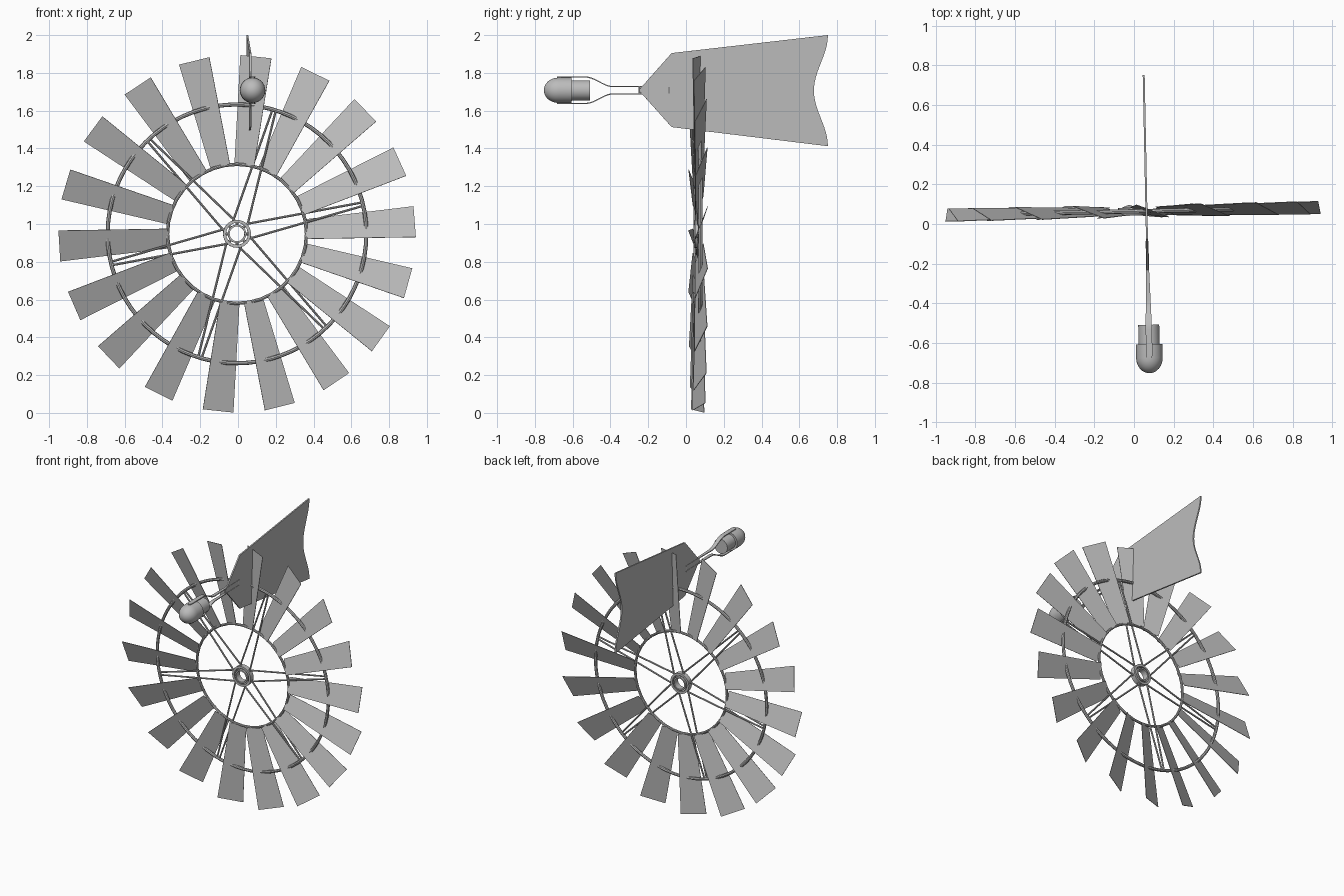
import bpy, bmesh, math
from mathutils import Vector, Matrix

if "Cube" in bpy.data.objects:
    bpy.data.objects.remove(bpy.data.objects["Cube"], do_unlink=True)

YAW = math.radians(1.15)
HUB = Vector((-0.004, 0.064, 0.948))
TAIL_X, TAIL_Z = 0.064, 1.708

steel = bpy.data.materials.new("galvanised_grey")
steel.use_nodes = True
steel.diffuse_color = (0.5, 0.5, 0.5, 1)
steel.node_tree.nodes["Principled BSDF"].inputs["Base Color"].default_value = (0.5, 0.5, 0.5, 1)


def finish(name, bm, smooth=False):
    bmesh.ops.recalc_face_normals(bm, faces=bm.faces)
    mesh = bpy.data.meshes.new(name)
    bm.to_mesh(mesh)
    bm.free()
    mesh.materials.append(steel)
    obj = bpy.data.objects.new(name, mesh)
    bpy.context.collection.objects.link(obj)
    obj.rotation_euler.z = YAW
    if smooth:
        bpy.ops.object.select_all(action='DESELECT')
        obj.select_set(True)
        bpy.context.view_layer.objects.active = obj
        bpy.ops.object.shade_smooth_by_angle(angle=math.radians(40))
    return obj


def plate(bm, points, offset):
    """Flat sheet through the points, thickened both ways along offset."""
    front = [bm.verts.new(p - offset) for p in points]
    back = [bm.verts.new(p + offset) for p in points]
    bm.faces.new(front)
    bm.faces.new(back[::-1])
    for i in range(len(points)):
        j = (i + 1) % len(points)
        bm.faces.new((front[i], front[j], back[j], back[i]))


def rod(bm, a, b, radius, sides=8):
    d = b - a
    m = Matrix.Translation((a + b) / 2) @ d.to_track_quat('Z', 'Y').to_matrix().to_4x4()
    bmesh.ops.create_cone(bm, cap_ends=True, segments=sides, radius1=radius,
                          radius2=radius, depth=d.length, matrix=m)


def lathe(bm, profile, centre, steps, closed):
    """Spin (radius, y) points about the y axis."""
    rings = []
    for s in range(steps):
        a = math.tau * s / steps
        rings.append([bm.verts.new(centre + Vector((r * math.cos(a), y, r * math.sin(a))))
                      for r, y in profile])
    n = len(profile)
    for s in range(steps):
        p, q = rings[s], rings[(s + 1) % steps]
        for i in range(n if closed else n - 1):
            j = (i + 1) % n
            bm.faces.new((p[i], p[j], q[j], q[i]))
    bmesh.ops.remove_doubles(bm, verts=bm.verts, dist=1e-5)


def polar(angle, r, side=0.0, y=0.0):
    """Point on the wheel: radius, sideways offset and depth."""
    c, s = math.cos(angle), math.sin(angle)
    return HUB + Vector((r * c - side * s, y, r * s + side * c))


# Blades: eighteen pitched, tapered sheets
bm = bmesh.new()
pitch = math.radians(21.5)
for k in range(18):
    a = math.radians(3.9 + 20 * k)
    corners = [polar(a, r, w * math.cos(pitch), w * math.sin(pitch))
               for r, w in ((0.367, -0.056), (0.943, -0.088), (0.943, 0.088), (0.367, 0.056))]
    normal = (corners[1] - corners[0]).cross(corners[2] - corners[0]).normalized()
    plate(bm, corners, normal * 0.0015)
finish("wheel_blades", bm)

# Rings that carry the blades
for name, radius, tube, steps in (("inner_ring", 0.368, 0.009, 36), ("outer_ring", 0.685, 0.011, 72)):
    bm = bmesh.new()
    section = [(radius + tube * math.cos(math.tau * i / 8), tube * math.sin(math.tau * i / 8))
               for i in range(8)]
    lathe(bm, section, HUB, steps, True)
    finish(name, bm, True)

# Hub: two collars joined by short studs
for name, r0, r1, depth in (("hub_outer_collar", 0.058, 0.074, 0.018),
                            ("hub_inner_collar", 0.039, 0.049, 0.022)):
    bm = bmesh.new()
    lathe(bm, [(r0, -depth), (r1, -depth), (r1, depth), (r0, depth)], HUB, 24, True)
    finish(name, bm, True)
bm = bmesh.new()
for k in range(8):
    a = math.tau * k / 8
    rod(bm, polar(a, 0.044), polar(a, 0.064), 0.008)
finish("hub_studs", bm, True)

# Spokes: six pairs converging on the outer ring
bm = bmesh.new()
for k in range(6):
    a = math.radians(13.3 + 60 * k)
    for side in (-1, 1):
        rod(bm, polar(a, 0.05, side * 0.04), polar(a, 0.69, side * 0.009), 0.006)
finish("spokes", bm, True)

# Tail vane with a wavy rear edge
bm = bmesh.new()
outline = [(-0.077, 1.513), (-0.252, TAIL_Z), (-0.077, 1.905)]
for i in range(25):
    t = 1 - i / 12
    outline.append((0.676 + 0.074 * (1 - math.cos(math.pi * t)) / 2, 1.706 + 0.294 * t))
plate(bm, [Vector((TAIL_X, y, z)) for y, z in outline], Vector((0.005, 0, 0)))
finish("tail_vane", bm)

# Counterweight: domed nose and a narrower rear plug
weight_centre = Vector((TAIL_X, 0, TAIL_Z))
bm = bmesh.new()
dome = [(0.0, -0.607), (0.067, -0.607)]
for i in range(9):
    a = math.pi / 2 * i / 8
    dome.append((0.067 * math.cos(a), -0.677 - 0.077 * math.sin(a)))
lathe(bm, dome, weight_centre, 32, False)
finish("counterweight_nose", bm, True)
bm = bmesh.new()
lathe(bm, [(0, -0.62), (0.053, -0.62), (0.053, -0.51), (0, -0.51)], weight_centre, 32, False)
finish("counterweight_plug", bm, True)

# Straps: bent flat bars from the weight back to the vane
path = [(-0.685, 0.069, 0.006), (-0.675, 0.07, 0.013), (-0.66, 0.07, 0.016), (-0.535, 0.07, 0.016)]
for i in range(1, 11):
    t = i / 10
    path.append((-0.535 + 0.15 * t, 0.0445 + 0.0255 * math.cos(math.pi * t), 0.016 - 0.004 * t))
path += [(-0.25, 0.019, 0.008), (-0.088, 0.019, 0.007)]
for name, sign in (("upper_strap", 1), ("lower_strap", -1)):
    bm = bmesh.new()
    rows = []
    for y, h, w in path:
        rows.append([bm.verts.new((TAIL_X + sx * w, y, TAIL_Z + sign * (h + dz)))
                     for sx, dz in ((-1, -0.003), (1, -0.003), (1, 0.003), (-1, 0.003))])
    for p, q in zip(rows, rows[1:]):
        for i in range(4):
            j = (i + 1) % 4
            bm.faces.new((p[i], p[j], q[j], q[i]))
    bm.faces.new(rows[0])
    bm.faces.new(rows[-1])
    finish(name, bm, True)

# Clamp holding the straps to the vane
bm = bmesh.new()
for y in (-0.248, -0.092):
    rod(bm, Vector((TAIL_X, y, TAIL_Z - 0.02)), Vector((TAIL_X, y, TAIL_Z + 0.02)), 0.006)
finish("strap_pins", bm, True)
